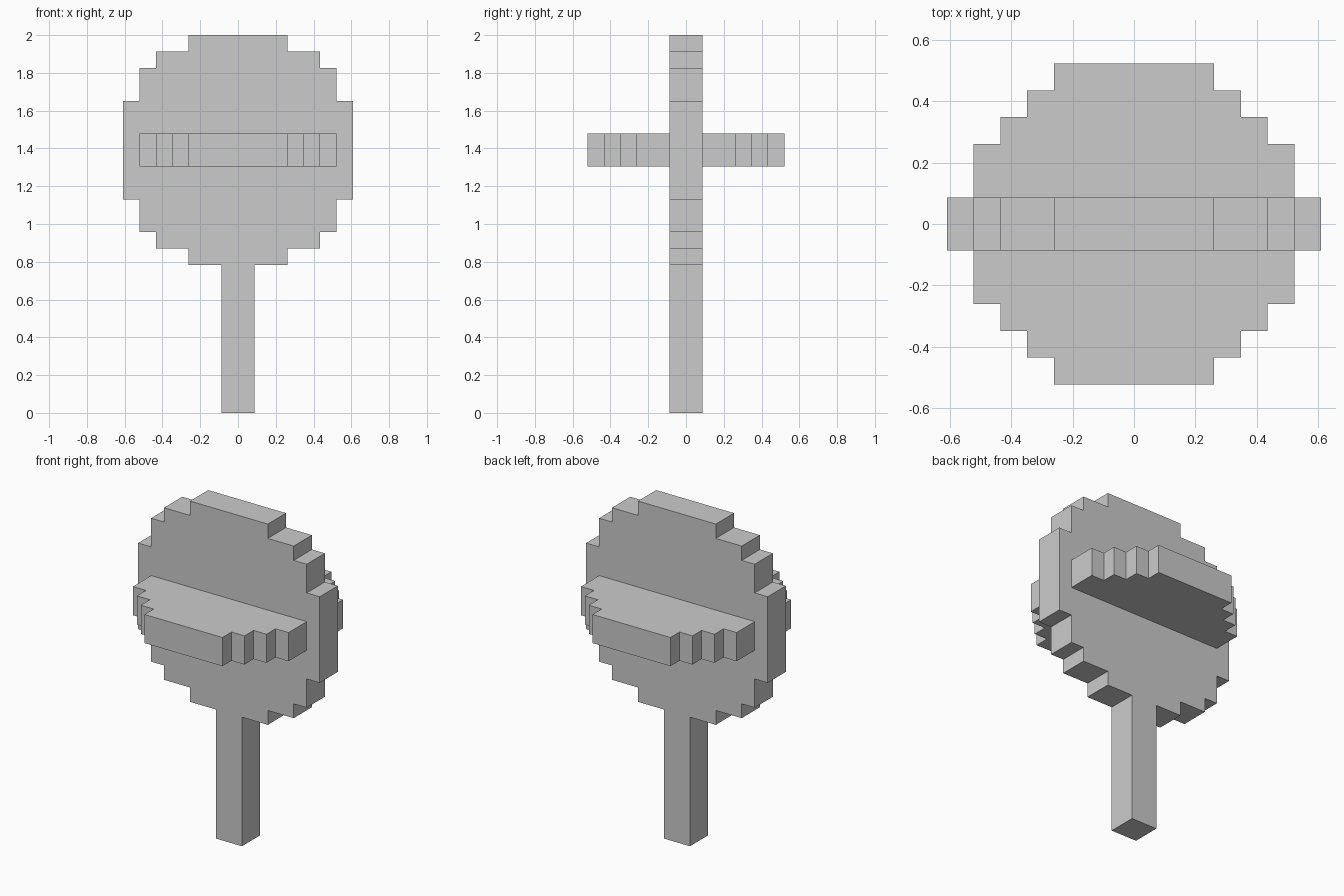
import bpy, bmesh
from mathutils import Vector

if "Cube" in bpy.data.objects:
    bpy.data.objects.remove(bpy.data.objects["Cube"])

U = 2 / 23            # one grid step
MID = 16              # height of the disc centre, in steps


def stepped(quarter):
    """Right half of a stepped disc, bottom to top, from (half_width, half_height) steps."""
    top = []
    for i, (w, h) in enumerate(quarter):
        top.append((w, h))
        if i + 1 < len(quarter):
            top.append((quarter[i + 1][0], h))
    return [(w, -h) for w, h in reversed(top)] + top


def slab(name, right_half, to_3d, thickness_axis):
    """Mirror a half profile, then extrude it two steps thick about its plane."""
    outline = right_half + [(-a, b) for a, b in reversed(right_half)]
    axis = Vector(thickness_axis)
    bm = bmesh.new()
    face = bm.faces.new([bm.verts.new((to_3d(a, b) - axis) * U) for a, b in outline])
    out = bmesh.ops.extrude_face_region(bm, geom=[face], use_keep_orig=True)
    moved = [g for g in out["geom"] if isinstance(g, bmesh.types.BMVert)]
    bmesh.ops.translate(bm, verts=moved, vec=axis * 2 * U)
    bmesh.ops.recalc_face_normals(bm, faces=bm.faces)
    mesh = bpy.data.meshes.new(name)
    bm.to_mesh(mesh)
    bm.free()
    ob = bpy.data.objects.new(name, mesh)
    bpy.context.collection.objects.link(ob)
    return ob


# Upright disc with its square stem in one flush outline
upright = [(1, -MID), (1, -7)] + stepped([(7, 3), (6, 5), (5, 6), (3, 7)])
body = slab("disc_and_stem", upright, lambda x, z: Vector((x, 0, MID + z)), (0, 1, 0))

# Level disc crossing the upright one
level = stepped([(6, 3), (5, 4), (4, 5), (3, 6)])
cross = slab("level_disc", level, lambda x, y: Vector((x, y, MID)), (0, 0, 1))
cross.hide_render = True

# Weld the two slabs into one clean solid
union = body.modifiers.new("join_level_disc", "BOOLEAN")
union.operation = "UNION"
union.solver = "EXACT"
union.object = cross
bpy.context.view_layer.objects.active = body
bpy.ops.object.modifier_apply(modifier=union.name)
bpy.data.objects.remove(cross)
